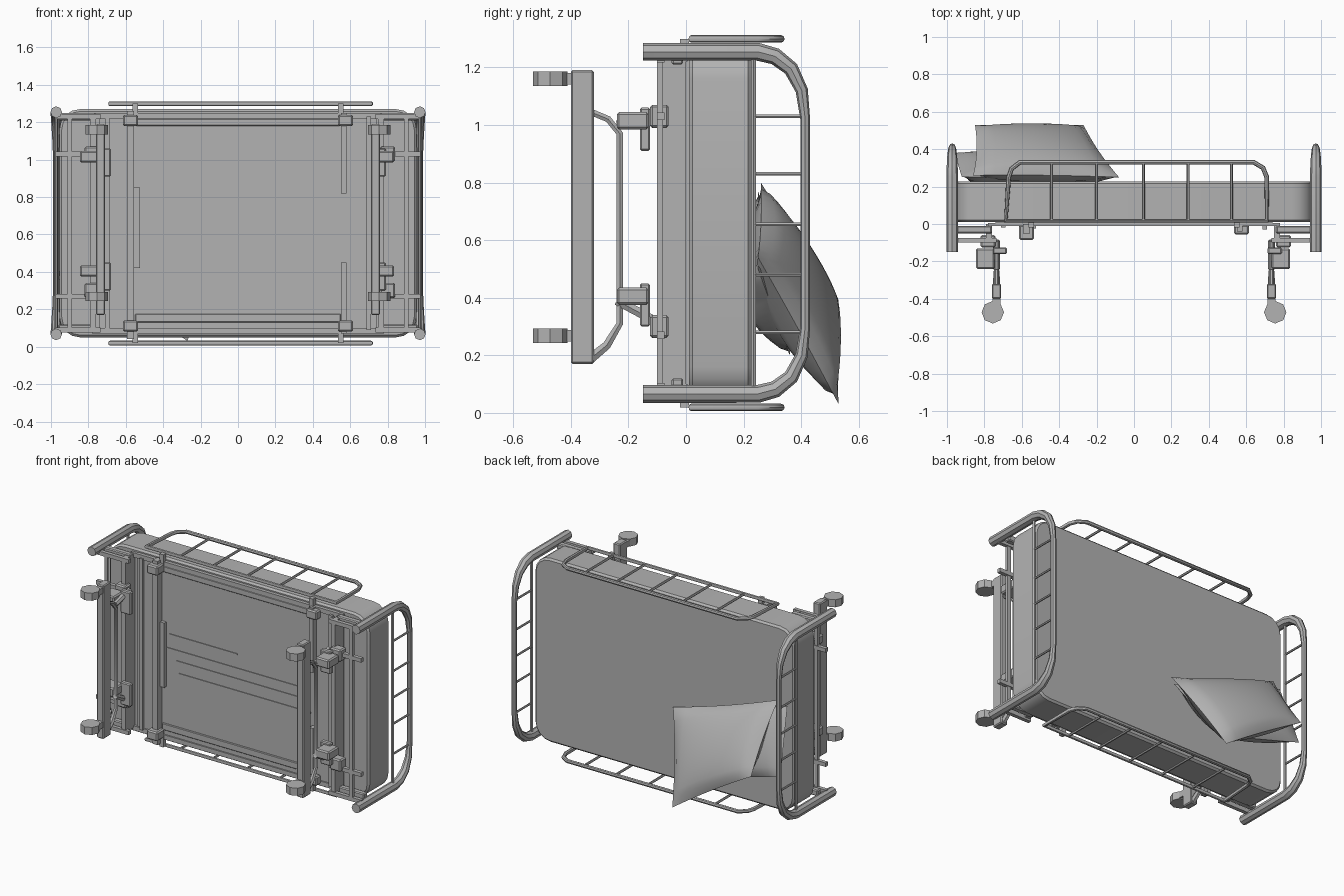
import bpy, bmesh, math
from mathutils import Vector

cube = bpy.data.objects.get("Cube")
if cube:
    bpy.data.objects.remove(cube, do_unlink=True)

grey = bpy.data.materials.new("plain grey")
grey.use_nodes = True
grey.diffuse_color = (0.45, 0.45, 0.45, 1)
grey.node_tree.nodes["Principled BSDF"].inputs["Base Color"].default_value = (0.45, 0.45, 0.45, 1)


def finish(name, bm, smooth=False):
    bmesh.ops.recalc_face_normals(bm, faces=bm.faces)
    me = bpy.data.meshes.new(name)
    bm.to_mesh(me)
    bm.free()
    ob = bpy.data.objects.new(name, me)
    me.materials.append(grey)
    bpy.context.collection.objects.link(ob)
    if smooth:
        bpy.ops.object.select_all(action='DESELECT')
        bpy.context.view_layer.objects.active = ob
        ob.select_set(True)
        bpy.ops.object.shade_smooth_by_angle(angle=math.radians(40))
    return ob


def box(name, x, y, z, bevel=0.0):
    """Box from ranges."""
    bm = bmesh.new()
    bmesh.ops.create_cube(bm, size=1)
    for v in bm.verts:
        v.co = Vector([(r[0] + r[1]) / 2 + c * abs(r[1] - r[0]) for c, r in zip(v.co, (x, y, z))])
    if bevel:
        bmesh.ops.bevel(bm, geom=bm.edges[:], offset=bevel, segments=1, affect='EDGES')
    return finish(name, bm)


def tube(name, points, radius, closed=False, sides=8):
    """Swept round tube; a fourth value in a point scales its radius."""
    cu = bpy.data.curves.new(name, 'CURVE')
    cu.dimensions = '3D'
    cu.bevel_depth = radius
    cu.bevel_resolution = max(0, sides // 2 - 2)
    cu.use_fill_caps = True
    sp = cu.splines.new('POLY')
    sp.points.add(len(points) - 1)
    for p, co in zip(sp.points, points):
        p.co = (*co[:3], 1)
        p.radius = co[3] if len(co) > 3 else 1
    sp.use_cyclic_u = closed
    tmp = bpy.data.objects.new(name + "_path", cu)
    bpy.context.collection.objects.link(tmp)
    bpy.context.view_layer.update()
    me = bpy.data.meshes.new_from_object(tmp.evaluated_get(bpy.context.evaluated_depsgraph_get()))
    bm = bmesh.new()
    bm.from_mesh(me)
    bpy.data.objects.remove(tmp, do_unlink=True)
    bpy.data.meshes.remove(me)
    return finish(name, bm, True)


def pillow(name, corners, up, down, pinch, n=14):
    """Stuffed cushion on four corners, resting on the mattress."""
    a, b, c, d = map(Vector, corners)
    nrm = (c - a).cross(d - b).normalized()
    if nrm.y < 0:
        nrm = -nrm
    mid = (a + b + c + d) / 4
    bm = bmesh.new()
    for bulge in (up, -down):
        grid = []
        for i in range(n + 1):
            for j in range(n + 1):
                u, v = i / n, j / n
                p = a.lerp(b, u).lerp(d.lerp(c, u), v)
                su, sv = 4 * u * (1 - u), 4 * v * (1 - v)
                p = p.lerp(mid, pinch * abs(su - sv))
                p += nrm * bulge * (su * sv) ** 0.55
                p.y = max(p.y, 0.225)
                grid.append(bm.verts.new(p))
        for i in range(n):
            for j in range(n):
                k = i * (n + 1) + j
                bm.faces.new((grid[k], grid[k + 1], grid[k + n + 2], grid[k + n + 1]))
    bmesh.ops.remove_doubles(bm, verts=bm.verts, dist=0.0005)
    return finish(name, bm, True)


# Mattress: rounded rectangle extruded through its thickness
bm = bmesh.new()
ring = []
rad = 0.11
for cx, cz, start in ((0.845, 1.16, 0), (-0.845, 1.16, 90), (-0.845, 0.16, 180), (0.845, 0.16, 270)):
    for k in range(5):
        t = math.radians(start + 22.5 * k)
        ring.append(bm.verts.new((cx + rad * math.cos(t), 0.01, cz + rad * math.sin(t))))
base = bm.faces.new(ring)
top = bmesh.ops.extrude_face_region(bm, geom=[base])
for v in [g for g in top["geom"] if isinstance(g, bmesh.types.BMVert)]:
    v.co.y = 0.228
rim = [e for e in bm.edges if abs(e.verts[0].co.y - e.verts[1].co.y) < 0.001]
bmesh.ops.bevel(bm, geom=rim, offset=0.012, segments=1, affect='EDGES')
finish("mattress", bm, True)

# Pillows
pillow("upper_pillow", [(-0.08, 0.25, 0.54), (-0.86, 0.26, 0.80), (-0.85, 0.53, 0.39), (-0.27, 0.53, 0.03)],
       0.075, 0.13, 0.04)
pillow("lower_pillow", [(-0.10, 0.25, 0.50), (-0.92, 0.25, 0.77), (-0.96, 0.38, 0.36), (-0.38, 0.36, 0.20)],
       0.06, 0.13, 0.0)

# Bed ends: bent tube, inner rail and spindles
half = [(-0.15, 0.594, 1.0), (0.25, 0.594, 1.0), (0.31, 0.578, 0.95), (0.365, 0.535, 0.85),
        (0.402, 0.46, 0.7), (0.414, 0.36, 0.55)]
for side, end in ((-1, "head"), (1, "foot")):
    x = side * 0.972
    path = [(x, y, 0.66 + w, r) for y, w, r in half] + [(x, y, 0.66 - w, r) for y, w, r in reversed(half)]
    tube(end + "_frame", path, 0.031, sides=8)
    tube(end + "_inner_rail", [(x, 0.235, 0.08), (x, 0.235, 1.24)], 0.010, sides=6)
    for z in (0.28, 0.48, 0.655, 0.83, 1.03):
        tube(end + "_spindle", [(x, 0.235, z), (x, 0.415, z)], 0.007, sides=6)

# Side guard rails, one per long side
outline = [(-0.685, 0.018), (-0.67, 0.25), (-0.655, 0.295), (-0.61, 0.33), (0.64, 0.33), (0.69, 0.30),
           (0.71, 0.25), (0.71, 0.018)]
for z, inner, side in ((0.019, 0.09, "lower"), (1.299, 1.22, "upper")):
    tube(side + "_guard_rail", [(x, y, z) for x, y in outline], 0.013, closed=True)
    for x in (-0.44, -0.20, 0.05, 0.29, 0.52):
        tube(side + "_guard_bar", [(x, 0.018, z), (x, 0.33, z)], 0.008, sides=6)
    for x in (-0.55, 0.55):
        box(side + "_guard_bracket", (x - 0.015, x + 0.015), (-0.02, 0.01), (z, inner))

# Deck under the mattress with raised edge folds and long creases
box("deck_panel", (-0.74, 0.74), (-0.003, 0.012), (0.07, 1.25))
for z0, z1 in ((0.13, 0.175), (1.18, 1.22)):
    box("deck_fold", (-0.55, 0.55), (-0.012, 0.0), (z0, z1), 0.004)
for z, x0, x1 in ((0.775, -0.5, 0.0), (0.68, -0.52, 0.5), (0.61, -0.45, 0.48), (0.53, -0.43, 0.54)):
    box("deck_crease", (x0, x1), (-0.008, 0.0), (z - 0.004, z + 0.004))

# Underframe: long rails and cross members
for z in (0.085, 1.235):
    box("long_rail", (-0.78, 0.78), (-0.012, 0.005), (z - 0.015, z + 0.015))
for x, w, depth, z0, z1 in ((-0.575, 0.018, 0.05, 0.04, 1.26), (-0.70, 0.012, 0.02, 0.09, 1.23),
                            (-0.775, 0.016, 0.095, 0.09, 1.24), (0.565, 0.014, 0.04, 0.82, 1.25),
                            (0.565, 0.014, 0.04, 0.07, 0.45), (0.70, 0.012, 0.03, 0.09, 1.23),
                            (0.765, 0.016, 0.095, 0.09, 1.24)):
    box("cross_member", (x - w, x + w), (-depth, 0.0), (z0, z1))
box("crank_plate", (-0.555, -0.525), (-0.025, 0.0), (0.42, 0.85))
for x, depth in ((-0.575, 0.085), (0.575, 0.055)):
    for z in (0.11, 1.21):
        box("hinge_block", (x - 0.04, x + 0.04), (-depth, -0.005), (z - 0.03, z + 0.03), 0.008)

# Wheel carriages, one per end
for side, end in ((-1, "head"), (1, "foot")):
    x = side * 0.735
    outer = side * 0.79
    # Arms and corner plates joining the frame to the bed end
    for z in (0.09, 0.27, 1.03, 1.23):
        box(end + "_link_arm", (x, side * 0.975), (-0.10, -0.075), (z - 0.013, z + 0.013))
    for z in (0.10, 1.23):
        box(end + "_corner_plate", (side * 0.76, side * 0.96), (-0.05, -0.01), (z - 0.02, z + 0.02), 0.006)
    box(end + "_end_rail", (side * 0.90 - 0.012, side * 0.90 + 0.012), (-0.10, -0.08), (0.09, 1.23))
    # Axle beam with its brace rod
    box(end + "_axle_beam", (x - 0.025, x + 0.025), (-0.40, -0.32), (0.17, 1.19), 0.006)
    tube(end + "_brace", [(x, -0.33, 0.19, 1.5), (x, -0.275, 0.235, 1.3), (x, -0.23, 0.31), (x, -0.23, 0.97),
                          (x, -0.27, 1.02), (x, -0.33, 1.045)], 0.013, sides=6)
    # Swing linkages
    for z, lean in ((0.39, -0.08), (1.00, 0.04)):
        box(end + "_pivot_block", (outer - 0.055, outer + 0.045), (-0.24, -0.13), (z - 0.015, z + 0.045), 0.008)
        box(end + "_pivot_plate", (x - 0.02, x + 0.055), (-0.16, -0.125), (z - 0.09, z + 0.06), 0.006)
        box(end + "_pivot_foot", (outer - 0.03, outer + 0.05), (-0.125, -0.06), (z + lean - 0.05, z + lean + 0.03), 0.008)
        tube(end + "_swing_arm", [(x, -0.24, z), (x, -0.09, z + lean)], 0.018, sides=6)
    # Casters: stem and octagonal wheel
    for z in (0.268, 1.16):
        cx = side * 0.755
        box(end + "_caster_stem", (x - 0.022, x + 0.022), (-0.45, -0.39), (z - 0.02, z + 0.02))
        bm = bmesh.new()
        bmesh.ops.create_cone(bm, cap_ends=True, segments=8, radius1=0.06, radius2=0.06, depth=0.05)
        for v in bm.verts:
            v.co = Vector((cx + v.co.x, -0.472 + v.co.y, z + v.co.z))
        finish(end + "_caster_wheel", bm)
